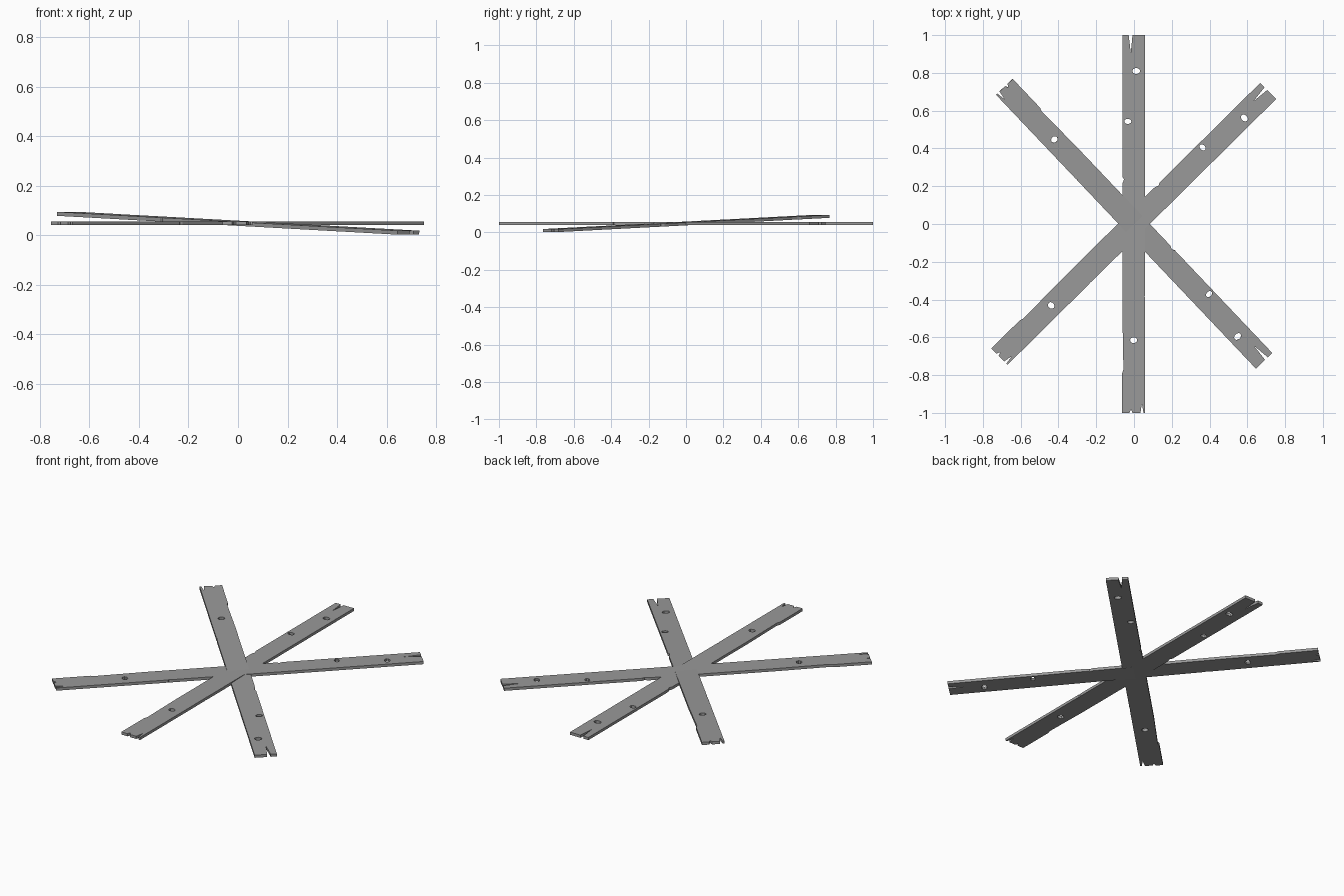
import bpy
from math import cos, sin, tau, radians, asin
from mathutils import Matrix

cube = bpy.data.objects.get("Cube")
if cube:
    bpy.data.objects.remove(cube, do_unlink=True)

grey = bpy.data.materials.new("weathered grey")
grey.use_nodes = True
colour = (0.32, 0.32, 0.32, 1)
grey.diffuse_color = colour
grey.node_tree.nodes["Principled BSDF"].inputs["Base Color"].default_value = colour

THICKNESS = 0.016
HEIGHT = 0.048

# Plank outline, counter-clockwise, with split ends and chipped edges
outline = [
    (-0.063, -1), (-0.024, -1), (-0.016, -0.98), (-0.008, -1),
    (0.034, -1), (0.042, -0.95), (0.05, -1), (0.059, -1),
    (0.059, -0.39), (0.055, -0.385), (0.059, -0.375),
    (0.059, 1), (-0.008, 1), (-0.017, 0.905), (-0.028, 1), (-0.061, 1),
    (-0.061, 0.25), (-0.053, 0.235), (-0.061, 0.215),
    (-0.061, -0.5), (-0.056, -0.77), (-0.063, -0.79),
]

# Knot holes: x, y, half width, half length
holes = [(0.012, 0.81, 0.021, 0.016),
         (-0.033, 0.543, 0.019, 0.014),
         (-0.002, -0.615, 0.019, 0.016)]


def add_loop(curve, points):
    spline = curve.splines.new("POLY")
    spline.points.add(len(points) - 1)
    for point, (x, y) in zip(spline.points, points):
        point.co = (x, y, 0, 1)
    spline.use_cyclic_u = True


def plank(name, heading, slope):
    # Filled, extruded outline turned into a mesh
    curve = bpy.data.curves.new(name, "CURVE")
    curve.dimensions = "2D"
    curve.fill_mode = "BOTH"
    curve.extrude = THICKNESS / 2
    add_loop(curve, outline)
    for x, y, rx, ry in holes:
        add_loop(curve, [(x + rx * cos(tau * i / 10), y + ry * sin(tau * i / 10))
                         for i in range(10)])
    curve.materials.append(grey)
    obj = bpy.data.objects.new(name, curve)
    bpy.context.collection.objects.link(obj)
    bpy.ops.object.select_all(action="DESELECT")
    obj.select_set(True)
    bpy.context.view_layer.objects.active = obj
    bpy.ops.object.convert(target="MESH")
    obj = bpy.context.object
    for face in obj.data.polygons:
        face.use_smooth = False
    obj.matrix_world = (Matrix.Translation((0, 0, HEIGHT))
                        @ Matrix.Rotation(radians(heading), 4, "Z")
                        @ Matrix.Rotation(asin(slope), 4, "X"))


# Three crossed planks, one of them tilted
plank("straight_plank", 0, 0)
plank("diagonal_plank", -45.3, 0)
plank("tilted_plank", -136.5, -0.038)
